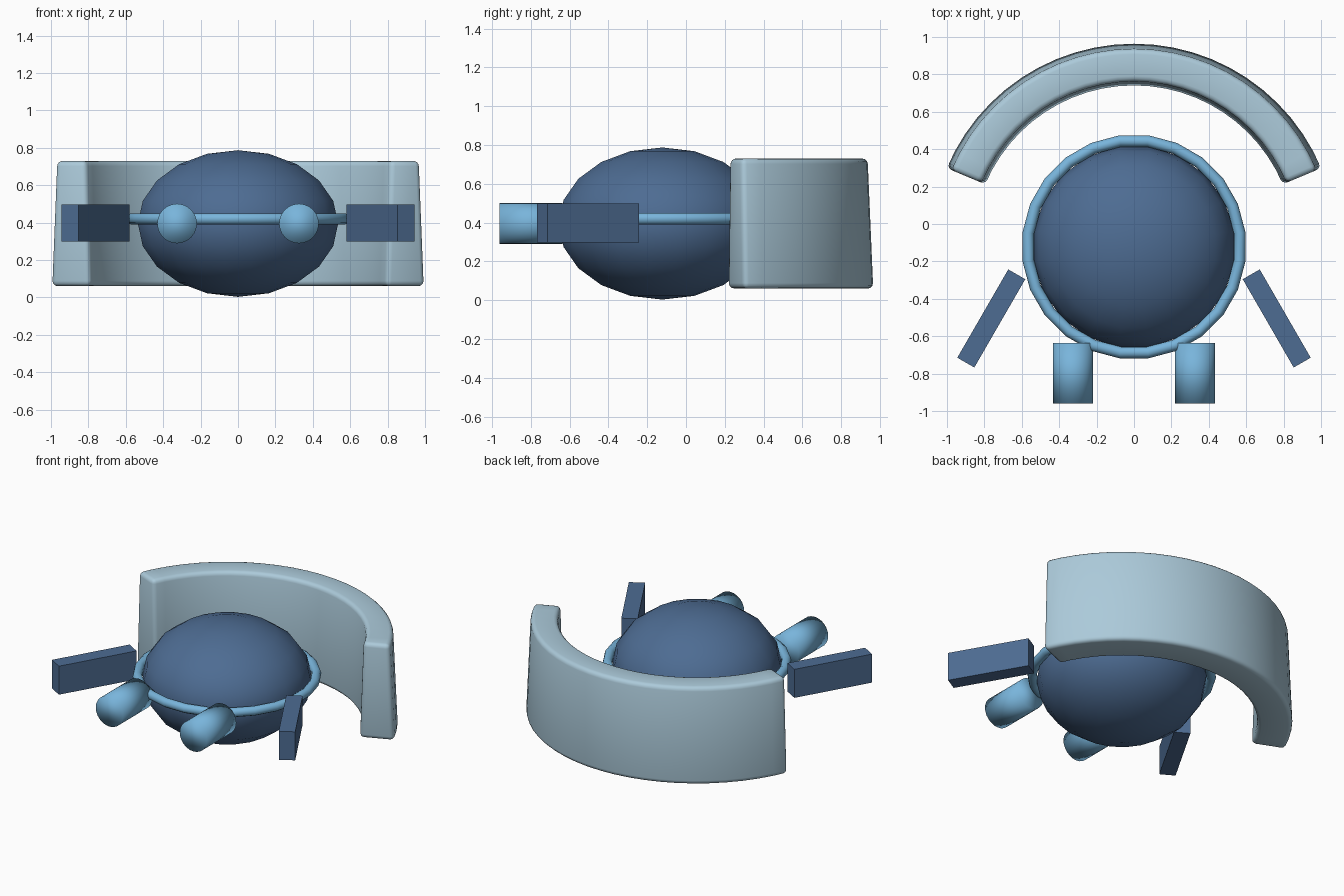
import bpy, bmesh, math
from mathutils import Matrix, Vector

cube = bpy.data.objects.get("Cube")
if cube:
    bpy.data.objects.remove(cube, do_unlink=True)


def material(name, rgb):
    m = bpy.data.materials.new(name)
    m.use_nodes = True
    m.diffuse_color = (*rgb, 1)
    m.node_tree.nodes["Principled BSDF"].inputs["Base Color"].default_value = (*rgb, 1)
    return m


PALE = material("pale steel blue", (0.41, 0.59, 0.70))
NAVY = material("slate blue", (0.075, 0.15, 0.29))
SKY = material("sky blue", (0.19, 0.46, 0.71))
CENTRE_Y = -0.122
MID_Z = 0.395


def finish(obj, name, mat, smooth=True):
    obj.name = name
    obj.data.materials.append(mat)
    for p in obj.data.polygons:
        p.use_smooth = smooth
    return obj


# Flattened round body
bpy.ops.mesh.primitive_uv_sphere_add(segments=20, ring_count=10, radius=1,
                                     location=(0, CENTRE_Y, MID_Z),
                                     rotation=(0, 0, math.radians(9)))
body = bpy.context.object
body.scale = (0.542, 0.542, 0.392)
finish(body, "body", NAVY)

# Thin band around the waist
bpy.ops.mesh.primitive_torus_add(major_segments=24, minor_segments=10,
                                 major_radius=0.57, minor_radius=0.031,
                                 location=(0, CENTRE_Y, 0.42),
                                 rotation=(0, 0, math.radians(7.5)))
finish(bpy.context.object, "waist_ring", SKY)

# Front barrels and angled side blades
for side, label in ((1, "left"), (-1, "right")):
    bpy.ops.mesh.primitive_cylinder_add(vertices=24, radius=0.106, depth=0.325,
                                        location=(side * 0.326, -0.798, MID_Z),
                                        rotation=(math.pi / 2, 0, 0))
    finish(bpy.context.object, label + "_barrel", SKY)

    bpy.ops.mesh.primitive_cube_add(size=1, location=(side * 0.763, -0.505, 0.398),
                                    rotation=(0, 0, side * math.radians(30)))
    blade = bpy.context.object
    blade.scale = (0.105, 0.545, 0.2)
    finish(blade, label + "_blade", NAVY, smooth=False)

# Curved rear shield: a tapered section swept along an arc
section = [(0.862, 0.06), (1.087, 0.06), (1.058, 0.73), (0.885, 0.73)]
start, steps = math.radians(22.8), 24
bm = bmesh.new()
loops = []
for i in range(steps + 1):
    a = start + (math.pi - 2 * start) * i / steps
    loops.append([bm.verts.new((r * math.cos(a), CENTRE_Y + r * math.sin(a), z))
                  for r, z in section])
for one, two in zip(loops, loops[1:]):
    for j in range(4):
        k = (j + 1) % 4
        bm.faces.new((one[j], one[k], two[k], two[j]))
bm.faces.new(loops[0])
bm.faces.new(loops[-1])
bmesh.ops.recalc_face_normals(bm, faces=bm.faces)
mesh = bpy.data.meshes.new("rear_shield")
bm.to_mesh(mesh)
bm.free()
shield = bpy.data.objects.new("rear_shield", mesh)
bpy.context.collection.objects.link(shield)
finish(shield, "rear_shield", PALE)
bevel = shield.modifiers.new("rounded_edges", "BEVEL")
bevel.width = 0.028
bevel.segments = 3
bevel.limit_method = "ANGLE"
bevel.angle_limit = math.radians(40)
